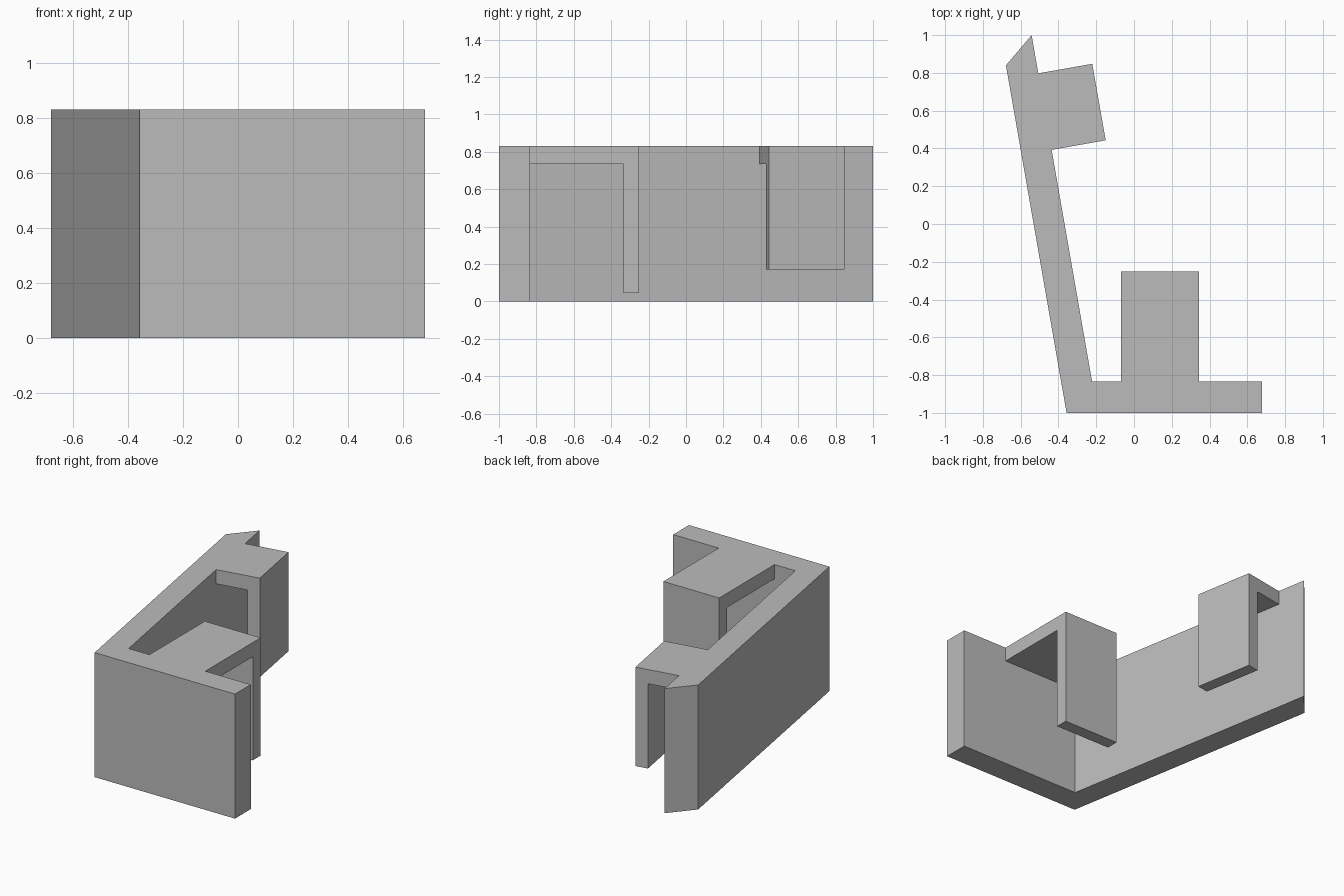
import bpy, bmesh
from math import radians
from mathutils import Matrix, Vector

cube = bpy.data.objects.get("Cube")
if cube:
    bpy.data.objects.remove(cube)

TOP = 0.83
TAB_UNDERSIDE = 0.735
LIP = 0.083

grey = bpy.data.materials.new("plain grey")
grey.use_nodes = True
grey.diffuse_color = (0.5, 0.5, 0.5, 1)
grey.node_tree.nodes["Principled BSDF"].inputs["Base Color"].default_value = (0.5, 0.5, 0.5, 1)


def prism(name, points, sweep, matrix=Matrix()):
    """Sweep a flat outline along a vector into a closed solid."""
    bm = bmesh.new()
    face = bm.faces.new([bm.verts.new(p) for p in points])
    swept = bmesh.ops.extrude_face_region(bm, geom=[face])["geom"]
    verts = [v for v in swept if isinstance(v, bmesh.types.BMVert)]
    bmesh.ops.translate(bm, verts=verts, vec=Vector(sweep))
    bmesh.ops.recalc_face_normals(bm, faces=bm.faces)
    bm.transform(matrix)
    mesh = bpy.data.meshes.new(name)
    bm.to_mesh(mesh)
    bm.free()
    mesh.materials.append(grey)
    obj = bpy.data.objects.new(name, mesh)
    bpy.context.collection.objects.link(obj)
    return obj


def hook(name, root, angle, reach, width, bottom):
    """Tab reaching out of a wall, with a lip hanging from its end."""
    profile = [(-0.05, TOP), (reach, TOP), (reach, bottom), (reach - LIP, bottom),
               (reach - LIP, TAB_UNDERSIDE), (-0.05, TAB_UNDERSIDE)]
    points = [(d, -width / 2, z) for d, z in profile]
    place = Matrix.Translation((*root, 0)) @ Matrix.Rotation(radians(angle), 4, "Z")
    return prism(name, points, (0, width, 0), place)


# Two walls meeting at an obtuse corner, with a bevelled far end
plan = [(-0.357, -1), (0.678, -1), (0.678, -0.834), (-0.222, -0.834),
        (-0.542, 1), (-0.678, 0.84)]
bracket = prism("angled_bracket", [(x, y, 0) for x, y in plan], (0, 0, TOP))

# Hanging hooks, one on each wall
hooks = [hook("front_wall_hook", (0.137, -0.834), 90, 0.583, 0.412, 0.045),
         hook("long_wall_hook", (-0.472, 0.595), 10, 0.291, 0.411, 0.17)]

# Fuse the hooks into the walls
for part in hooks:
    union = bracket.modifiers.new("fuse", "BOOLEAN")
    union.operation = "UNION"
    union.solver = "EXACT"
    union.object = part
bpy.context.view_layer.update()
fused = bpy.data.meshes.new_from_object(
    bracket.evaluated_get(bpy.context.evaluated_depsgraph_get()))
bracket.modifiers.clear()
bracket.data = fused
for part in hooks:
    bpy.data.objects.remove(part)

# Merge coplanar faces left by the fusing
bm = bmesh.new()
bm.from_mesh(fused)
bmesh.ops.remove_doubles(bm, verts=bm.verts, dist=0.0005)
bmesh.ops.dissolve_limit(bm, angle_limit=radians(1), verts=bm.verts, edges=bm.edges)
bm.to_mesh(fused)
bm.free()
